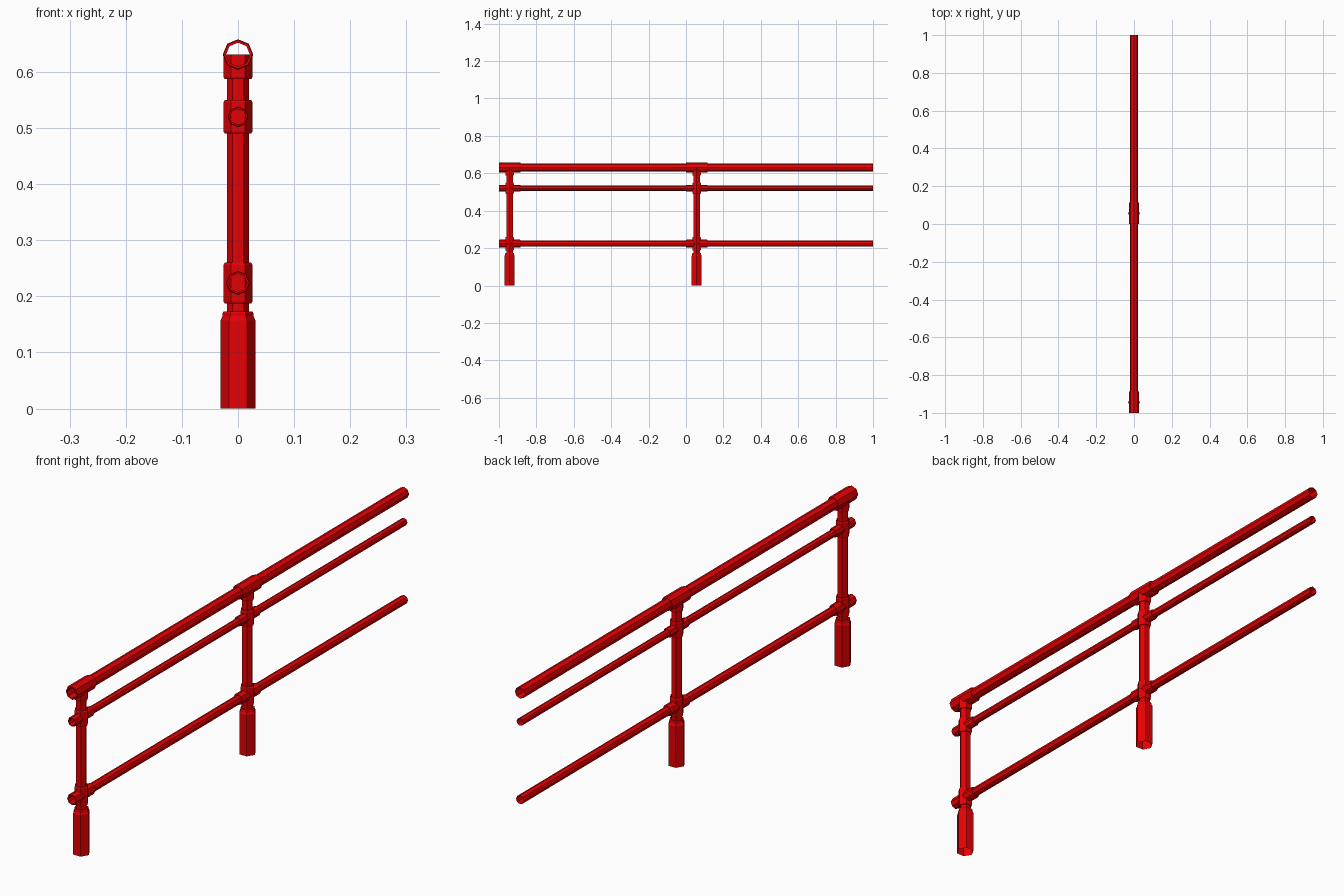
import bpy, bmesh
from math import pi, cos, sin

cube = bpy.data.objects.get("Cube")
if cube:
    bpy.data.objects.remove(cube, do_unlink=True)

red = bpy.data.materials.new("red paint")
red.use_nodes = True
red.diffuse_color = (0.8, 0.0, 0.001, 1)
red.node_tree.nodes["Principled BSDF"].inputs["Base Color"].default_value = red.diffuse_color


def tube(name, profile, location, along_y=False):
    """Open faceted tube from (radius, distance) pairs: six-sided upright, eight-sided along y."""
    sides = 8 if along_y else 6
    bm = bmesh.new()
    rings = []
    for r, d in profile:
        ring = []
        for i in range(sides):
            a = 2 * pi * i / sides
            u, v = r * cos(a), r * sin(a)
            ring.append(bm.verts.new((u, d, v) if along_y else (u, v, d)))
        rings.append(ring)
    for low, high in zip(rings, rings[1:]):
        for i in range(sides):
            j = (i + 1) % sides
            quad = (low[i], low[j], high[j], high[i])
            bm.faces.new(quad[::-1] if along_y else quad)
    mesh = bpy.data.meshes.new(name)
    bm.to_mesh(mesh)
    bm.free()
    mesh.materials.append(red)
    obj = bpy.data.objects.new(name, mesh)
    obj.location = location
    bpy.context.collection.objects.link(obj)


def chamfered(outer, inner, start, end, c=0.004):
    """Profile of a fitting whose ends step down onto the pipe inside it."""
    lip = outer - c * 0.6
    return [(inner, start), (lip, start), (outer, start + c),
            (outer, end - c), (lip, end), (inner, end)]


# Rails: name, height, pipe radius, sleeve radius
rails = [("top", 0.631, 0.0212, 0.0272),
         ("middle", 0.52, 0.0140, 0.0185),
         ("lower", 0.224, 0.0165, 0.0215)]

# Upright collars: name, bottom, top
collars = [("middle", 0.49, 0.55), ("lower", 0.187, 0.26)]

for label, z, pipe, sleeve in rails:
    tube(label + "_rail", [(pipe, -1), (pipe, 1)], (0, 0, z), True)

for side, y in (("front", -0.943), ("back", 0.057)):
    # Upright post and its wide foot
    tube(side + "_post", [(0.02, 0.16), (0.02, 0.60)], (0, y, 0))
    tube(side + "_foot", [(0.0313, 0), (0.0313, 0.157), (0.0275, 0.165),
                          (0.0275, 0.170), (0.0255, 0.173), (0.02, 0.173)], (0, y, 0))

    # Cross fittings on the lower rails
    for label, bottom, top in collars:
        tube(f"{side}_{label}_collar", chamfered(0.0258, 0.02, bottom, top), (0, y, 0))

    # Socket under the top rail
    tube(side + "_top_socket", [(0.02, 0.587), (0.0238, 0.587),
                                (0.0258, 0.591), (0.0258, 0.631)], (0, y, 0))

    # Sleeves around every rail
    for label, z, pipe, sleeve in rails:
        tube(f"{side}_{label}_sleeve", chamfered(sleeve, pipe, -0.057, 0.057, 0.003),
             (0, y, z), True)
